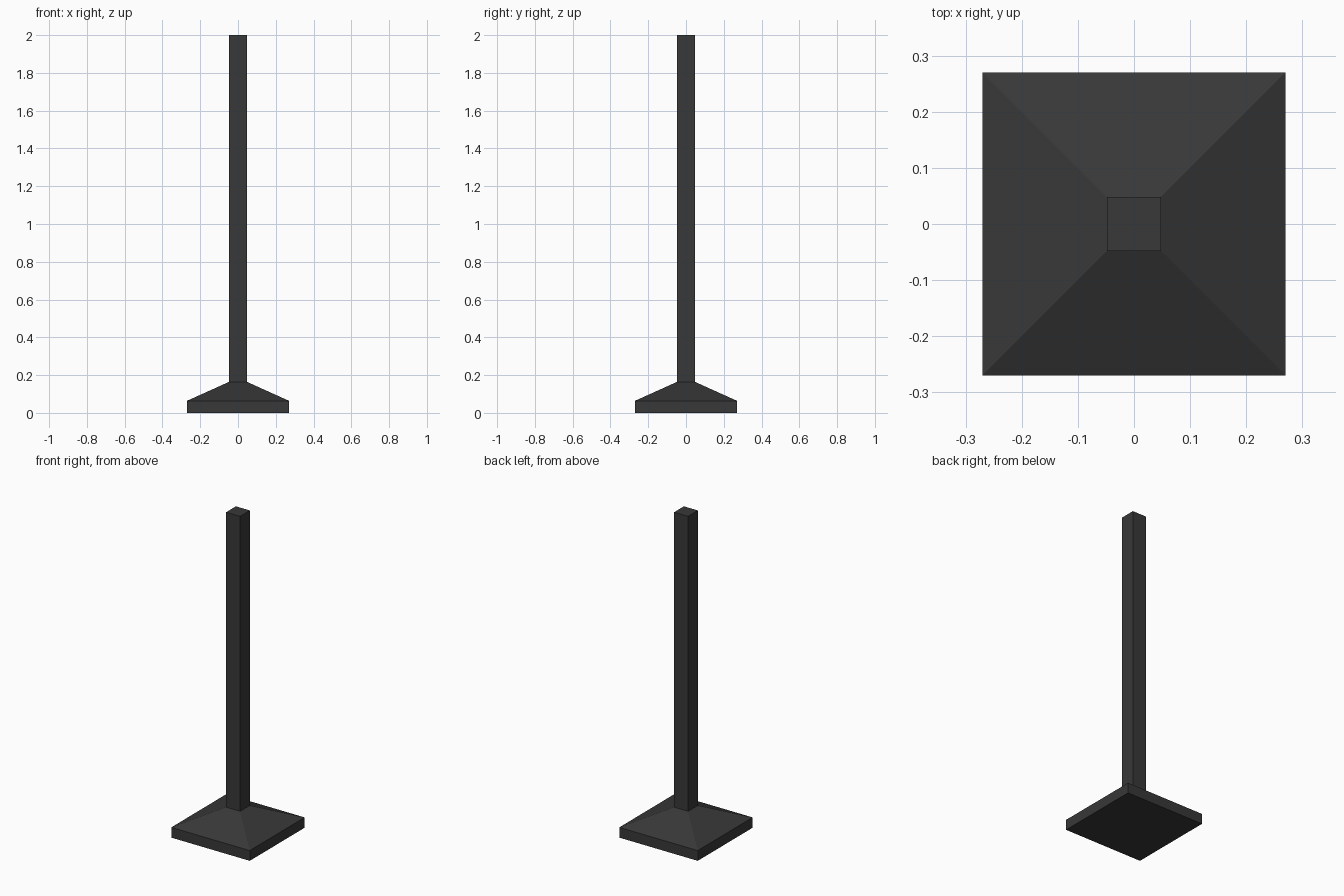
import bpy, bmesh

if "Cube" in bpy.data.objects:
    bpy.data.objects.remove(bpy.data.objects["Cube"])

dark = bpy.data.materials.new("dark_metal")
dark.diffuse_color = (0.04, 0.04, 0.04, 1)
dark.use_nodes = True
dark.node_tree.nodes["Principled BSDF"].inputs["Base Color"].default_value = dark.diffuse_color


def square_loft(name, rings, cap_bottom=True, cap_top=True):
    """Stack square rings given as (half_width, z) and skin them."""
    bm = bmesh.new()
    loops = [[bm.verts.new((sx * h, sy * h, z))
              for sx, sy in ((-1, -1), (1, -1), (1, 1), (-1, 1))]
             for h, z in rings]
    for a, b in zip(loops, loops[1:]):
        for i in range(4):
            j = (i + 1) % 4
            bm.faces.new((a[i], a[j], b[j], b[i]))
    if cap_bottom:
        bm.faces.new(loops[0][::-1])
    if cap_top:
        bm.faces.new(loops[-1])
    mesh = bpy.data.meshes.new(name)
    bm.to_mesh(mesh)
    bm.free()
    mesh.materials.append(dark)
    obj = bpy.data.objects.new(name, mesh)
    bpy.context.collection.objects.link(obj)
    return obj


# Square foot with a sloped top, left open where the post stands
square_loft("base", [(0.27, 0), (0.27, 0.064), (0.048, 0.164)], cap_top=False)

# Square upright post
square_loft("post", [(0.048, 0.164), (0.048, 2.0)], cap_bottom=False)
